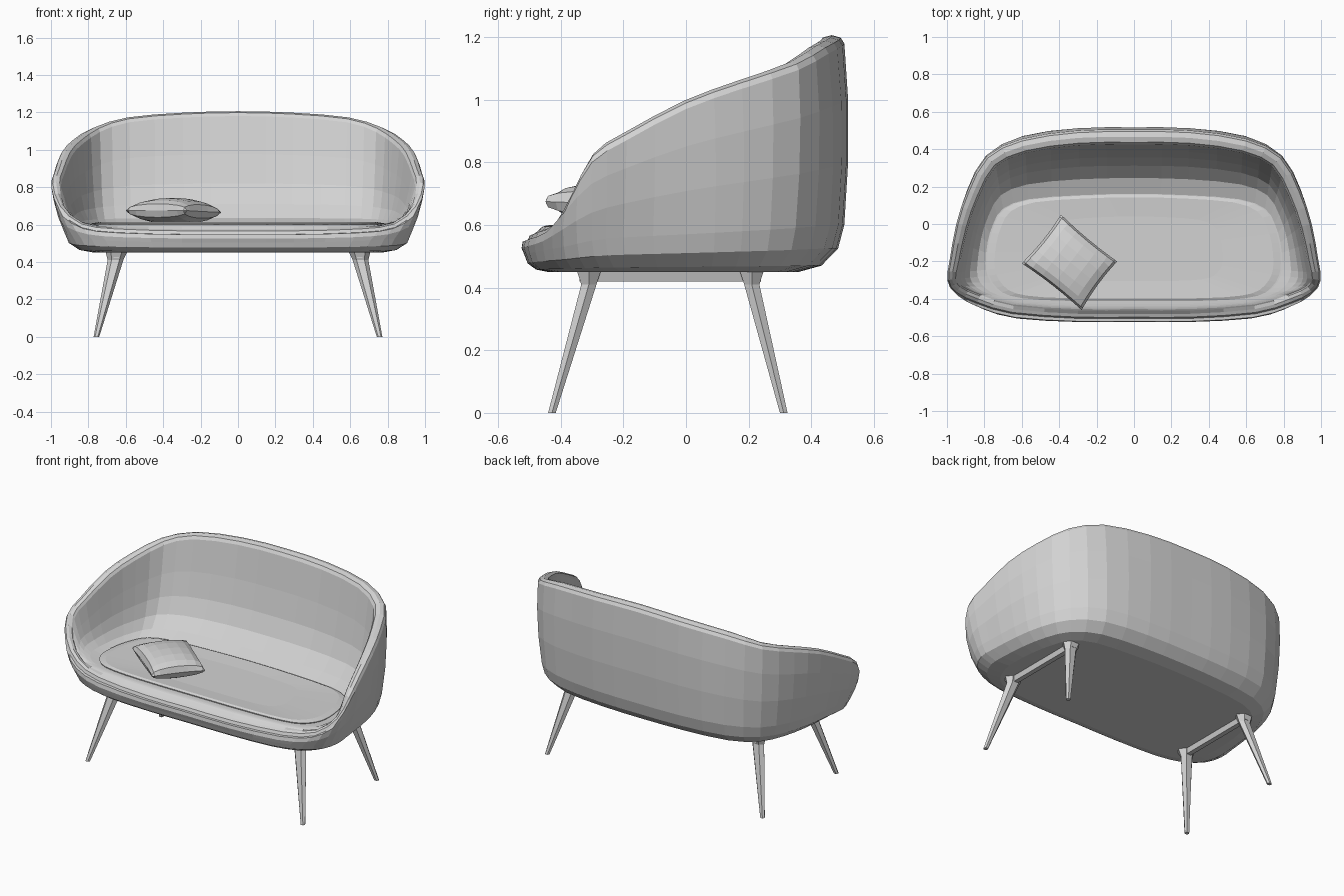
import bpy, bmesh, math
from mathutils import Vector

if "Cube" in bpy.data.objects:
    bpy.data.objects.remove(bpy.data.objects["Cube"])

grey = bpy.data.materials.new("warm grey")
grey.diffuse_color = (0.65, 0.65, 0.65, 1)
grey.use_nodes = True
grey.node_tree.nodes["Principled BSDF"].inputs["Base Color"].default_value = grey.diffuse_color


def finish(name, bm):
    bmesh.ops.remove_doubles(bm, verts=bm.verts, dist=1e-5)
    bmesh.ops.recalc_face_normals(bm, faces=bm.faces)
    mesh = bpy.data.meshes.new(name)
    bm.to_mesh(mesh)
    bm.free()
    mesh.materials.append(grey)
    ob = bpy.data.objects.new(name, mesh)
    bpy.context.collection.objects.link(ob)
    return ob


def loft(name, rings):
    """Skin a stack of equal-length rings and cap both ends."""
    bm = bmesh.new()
    vs = [[bm.verts.new(p) for p in ring] for ring in rings]
    n = len(vs[0])
    for a, b in zip(vs, vs[1:]):
        for i in range(n):
            j = (i + 1) % n
            bm.faces.new((a[i], a[j], b[j], b[i]))
    bm.faces.new(vs[0])
    bm.faces.new(vs[-1])
    return finish(name, bm)


# Right half, back to front: underside (x y), belly (x y z), rim (x y z)
HALF = [
    (0, .36, 0, .505, .60, 0, .505, 1.20),
    (.28, .35, .30, .50, .60, .30, .50, 1.192),
    (.55, .32, .59, .46, .60, .60, .455, 1.167),
    (.68, .25, .77, .35, .59, .79, .36, 1.115),
    (.73, .14, .86, .18, .58, .89, .18, 1.055),
    (.76, 0, .90, 0, .57, .95, 0, .99),
    (.77, -.15, .92, -.2, .56, .985, -.19, .89),
    (.76, -.25, .925, -.3, .55, .998, -.30, .82),
    (.72, -.34, .88, -.39, .53, .955, -.37, .70),
    (.65, -.40, .78, -.455, .52, .84, -.425, .605),
    (.50, -.43, .61, -.50, .51, .65, -.48, .578),
    (.25, -.44, .30, -.515, .505, .30, -.505, .568),
    (0, -.44, 0, -.515, .505, 0, -.505, .568),
]


def full(points):
    """Mirror a half outline into a closed ring and add smooth midpoints."""
    ring = points + [Vector((-p.x, p.y, p.z)) for p in points[-2:0:-1]]
    n, dense = len(ring), []
    for i in range(n):
        a, b, c, d = (ring[(i + k) % n] for k in (-1, 0, 1, 2))
        dense += [b, (b + c) * .5625 - (a + d) * .0625]
    return dense


FLOOR_Z, SEAT_Z = .45, .60
floor = full([Vector((r[0], r[1], FLOOR_Z)) for r in HALF])
belly = full([Vector(r[2:5]) for r in HALF])
rim = full([Vector(r[5:8]) for r in HALF])
seat_line = [Vector((p.x * 1.03, -.415 + (p.y + .44) * .72, SEAT_Z)) for p in floor]

# Outward horizontal direction and rim thickness at each rim point
N = len(rim)
out = []
for i in range(N):
    t = rim[(i + 1) % N] - rim[i - 1]
    out.append(Vector((-t.y, t.x, 0)).normalized())
thick = [.05 + .03 * max(0, (p.z - .8) / .4) for p in rim]

# Shell: rounded underside, outer wall, rolled rim, scooped inner wall
rings = [floor]
for k in (1, 2, 3):
    a = math.radians(30 * k)
    s, c = math.sin(a), 1 - math.cos(a)
    rings.append([Vector((f.x + (b.x - f.x) * s, f.y + (b.y - f.y) * s,
                          f.z + (b.z - f.z) * c)) for f, b in zip(floor, belly)])
for t in (.33, .67):
    rings.append([b.lerp(r, t) + o * .014 * math.sin(math.pi * t)
                  for b, r, o in zip(belly, rim, out)])
for deg in (0, 45, 90, 135, 180):
    a = math.radians(deg)
    rings.append([r - o * w * (1 - math.cos(a)) / 2
                  + Vector((0, 0, .026 * math.sin(a) - .02))
                  for r, o, w in zip(rim, out, thick)])
# the low front rim runs level into the seat instead of dipping
for p in rings[-1]:
    p.z = max(p.z, .595)
for p in rings[-2]:
    p.z = max(p.z, .59)
inner = rings[-1]
for h, d in ((.13, .35), (.26, .62), (.43, .81), (.68, .94), (1, 1)):
    rings.append([Vector((p.x + (s.x - p.x) * h, p.y + (s.y - p.y) * h,
                          p.z + (s.z - p.z) * d)) for p, s in zip(inner, seat_line)])
loft("sofa_shell", rings)

# Thin seat pad, slightly sagging in the middle
mid = Vector((0, -.14, 0))


def pad(scale, z):
    ring = [mid + (Vector((p.x, p.y, 0)) - mid) * scale for p in seat_line]
    return [Vector((p.x, p.y, z)) for p in ring]


loft("seat_pad", [pad(.98, .59), pad(.99, .606), pad(.94, .613), pad(.6, .606)])

# Splayed tapering legs and the rails that join them front to back
for sx, side in ((1, "right"), (-1, "left")):
    for top_y, foot_y, place in ((-.31, -.428, "front"), (.21, .312, "back")):
        leg = []
        for x, y, z, rx, ry in ((.65, top_y, .455, .058, .045),
                                (.655, top_y, .41, .042, .028),
                                (.757, foot_y, 0, .015, .014)):
            leg.append([Vector((sx * x + rx * math.cos(a), y + ry * math.sin(a), z))
                        for a in (math.tau * i / 6 for i in range(6))])
        loft(f"{place}_{side}_leg", leg)
    rail = [[Vector((sx * .65 + dx, y, z)) for dx, z in
             ((-.025, .455), (.025, .455), (.015, .42), (-.015, .42))]
            for y in (-.34, .24)]
    loft(f"{side}_rail", rail)

# Loose pillow: two puffed sheets meeting along the seam
corners = [Vector(c) for c in ((-.60, -.21, .675), (-.28, -.46, .675),
                               (-.09, -.20, .665), (-.39, .05, .67))]
centre = sum(corners, Vector()) / 4
STEPS = 8
bm = bmesh.new()
for sign in (1, -1):
    grid = []
    for i in range(STEPS + 1):
        row = []
        for j in range(STEPS + 1):
            # cosine spacing packs rows near the seam for a full, rounded edge
            u, v = ((1 - math.cos(math.pi * k / STEPS)) / 2 for k in (i, j))
            p = corners[0].lerp(corners[1], u).lerp(corners[3].lerp(corners[2], u), v)
            a, b = 1 - (2 * u - 1) ** 2, 1 - (2 * v - 1) ** 2
            p = p.lerp(centre, .05 * abs(a - b))
            p.z += sign * .072 * (max(0, a * b)) ** .36
            row.append(bm.verts.new(p))
        grid.append(row)
    for i in range(STEPS):
        for j in range(STEPS):
            bm.faces.new((grid[i][j], grid[i + 1][j], grid[i + 1][j + 1], grid[i][j + 1]))
finish("pillow", bm)
